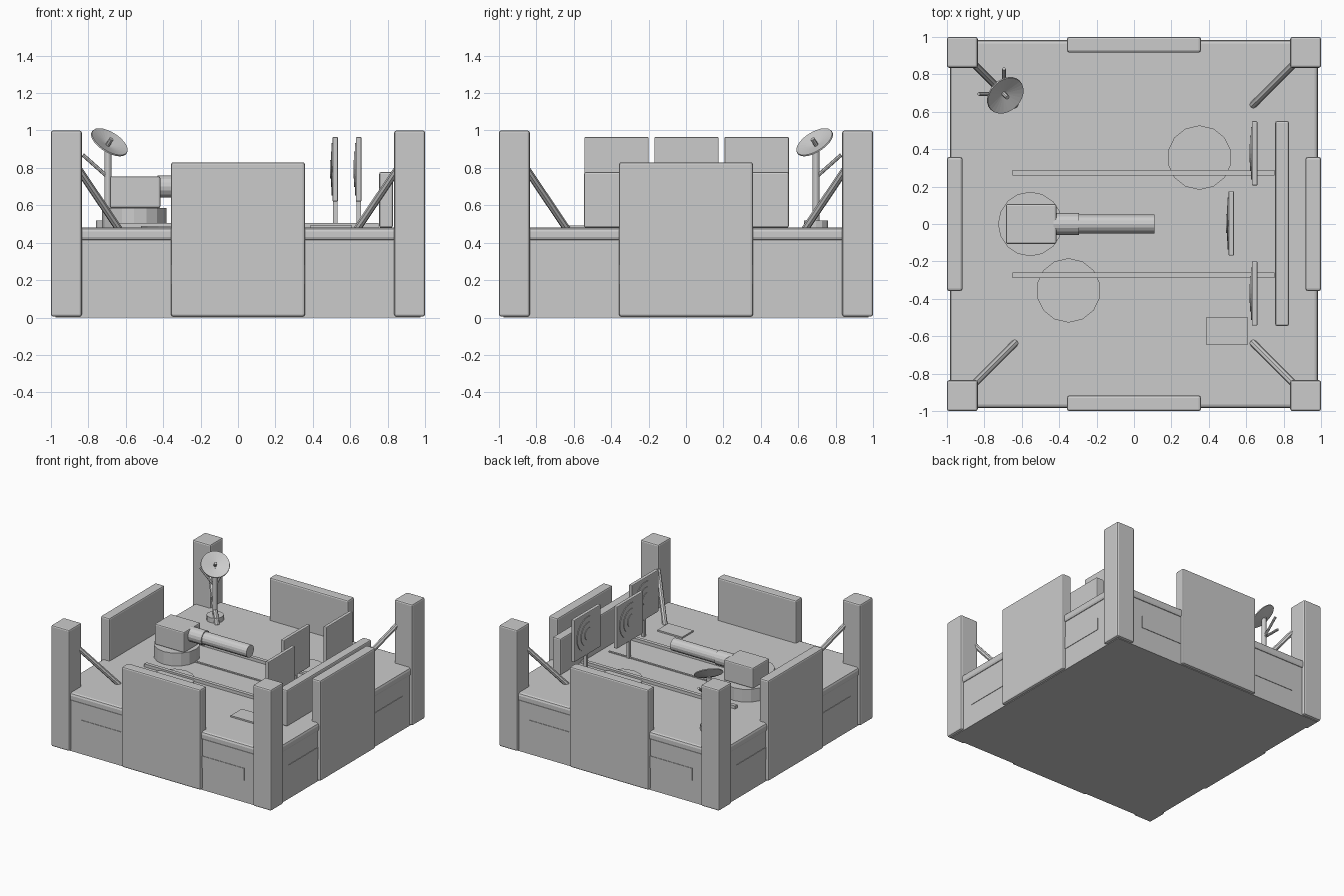
import bpy
import math
from mathutils import Vector

if "Cube" in bpy.data.objects:
    bpy.data.objects.remove(bpy.data.objects["Cube"], do_unlink=True)

GREY = (0.6, 0.6, 0.6, 1)
grey = bpy.data.materials.new("plain grey")
grey.use_nodes = True
grey.diffuse_color = GREY
grey.node_tree.nodes["Principled BSDF"].inputs["Base Color"].default_value = GREY


def finish(name, bevel=0):
    ob = bpy.context.object
    ob.name = name
    ob.data.materials.append(grey)
    if bevel:
        bpy.ops.object.transform_apply(location=False, rotation=False, scale=True)
        mod = ob.modifiers.new("edge", 'BEVEL')
        mod.width = bevel
        mod.segments = 2
    return ob


def box(name, x, y, z, bevel=0):
    """Box from (low, high) ranges on each axis."""
    bpy.ops.mesh.primitive_cube_add(size=1, location=[sum(r) / 2 for r in (x, y, z)])
    bpy.context.object.scale = [r[1] - r[0] for r in (x, y, z)]
    return finish(name, bevel)


def rod(name, a, b, radius, sides=12, smooth=False):
    """Cylinder between two points."""
    a, b = Vector(a), Vector(b)
    bpy.ops.mesh.primitive_cylinder_add(vertices=sides, radius=radius,
                                        depth=(b - a).length, location=(a + b) / 2)
    bpy.context.object.rotation_euler = (b - a).to_track_quat('Z', 'Y').to_euler()
    ob = finish(name)
    if smooth:
        bpy.ops.object.shade_smooth_by_angle(angle=math.radians(40))
    return ob


def span(a, b):
    return (min(a, b), max(a, b))


FLOOR = 0.48

# Base block and overhanging floor slab
box("base", (-0.975, 0.975), (-0.975, 0.975), (0, 0.43))
box("floor_slab", (-0.985, 0.985), (-0.985, 0.985), (0.41, FLOOR), 0.02)

# Corner posts with diagonal braces
for sx in (-1, 1):
    for sy in (-1, 1):
        box("corner_post", span(sx * 0.835, sx), span(sy * 0.835, sy), (0.005, 1), 0.012)
        rod("corner_brace", (sx * 0.85, sy * 0.85, 0.79), (sx * 0.635, sy * 0.635, 0.47), 0.02, 8)

# Wall panels and trim strips on all four sides
for s in (-1, 1):
    for side in ("x", "y"):
        panel = [span(s * 0.917, s), (-0.358, 0.358)]
        strip = [span(s * 0.97, s * 0.979), (-0.74, 0.74)]
        if side == "y":
            panel.reverse()
            strip.reverse()
        box("wall_panel", *panel, (0.005, 0.83), 0.012)
        box("trim_strip", *strip, (0.18, 0.28))

# Turret with barrel
rod("turret_ring", (-0.555, 0, FLOOR), (-0.555, 0, 0.585), 0.172, 16)
box("turret_body", (-0.685, -0.415), (-0.107, 0.107), (0.585, 0.755), 0.01)
rod("barrel_sleeve", (-0.43, 0, 0.7), (-0.295, 0, 0.7), 0.058, 16)
rod("barrel", (-0.3, 0, 0.7), (0.11, 0, 0.7), 0.05, 16)

# Floor discs, rails and hatch
for s in (-1, 1):
    rod("floor_disc", (s * 0.35, s * 0.355, 0.47), (s * 0.35, s * 0.355, 0.49), 0.172, 14)
    box("floor_rail", (-0.65, 0.75), (s * 0.275 - 0.015, s * 0.275 + 0.015), (0.47, 0.505))
box("centre_rail", (-0.4, 0.7), (-0.008, 0.008), (0.47, 0.487))
box("floor_hatch", (0.385, 0.61), (-0.645, -0.5), (0.47, 0.492))

# Targets with stepped rings, and the backstop behind them
for x, y in ((0.645, 0.378), (0.52, 0.003), (0.645, -0.372)):
    box("target_board", (x - 0.015, x + 0.015), (y - 0.172, y + 0.172), (0.62, 0.965), 0.006)
    box("target_stand", (x - 0.012, x + 0.012), (y - 0.012, y + 0.012), (FLOOR, 0.63))
    for radius, out in ((0.14, 0.02), (0.095, 0.024), (0.05, 0.028)):
        rod("target_ring", (x, y, 0.793), (x - out, y, 0.793), radius, 24)
box("backstop", (0.755, 0.828), (-0.545, 0.55), (FLOOR, 0.778), 0.01)

# Antenna foot, mast and side rods
MAST = Vector((-0.695, 0.695, FLOOR))
rod("antenna_foot", MAST, MAST + Vector((0, 0, 0.04)), 0.065, 12)
rod("antenna_mast", MAST, MAST + Vector((0, 0, 0.43)), 0.018, 12)
for out in ((-0.135, 0, 0.39), (0, 0.135, 0.39)):
    rod("antenna_rod", MAST + Vector((0, 0, 0.27)), MAST + Vector(out), 0.01, 8)

# Dish: shallow open cone tilted toward the middle, with a feed
facing = Vector((0.47, -0.47, 0.75)).normalized()
centre = MAST + Vector((0, 0, 0.445))
bpy.ops.mesh.primitive_cone_add(vertices=24, radius1=0.008, radius2=0.11, depth=0.025,
                                end_fill_type='NOTHING', location=centre)
bpy.context.object.rotation_euler = facing.to_track_quat('Z', 'Y').to_euler()
dish = finish("antenna_dish")
dish.modifiers.new("thickness", 'SOLIDIFY').thickness = 0.008
rod("antenna_feed", centre - facing * 0.02, centre + facing * 0.04, 0.012, 8)
